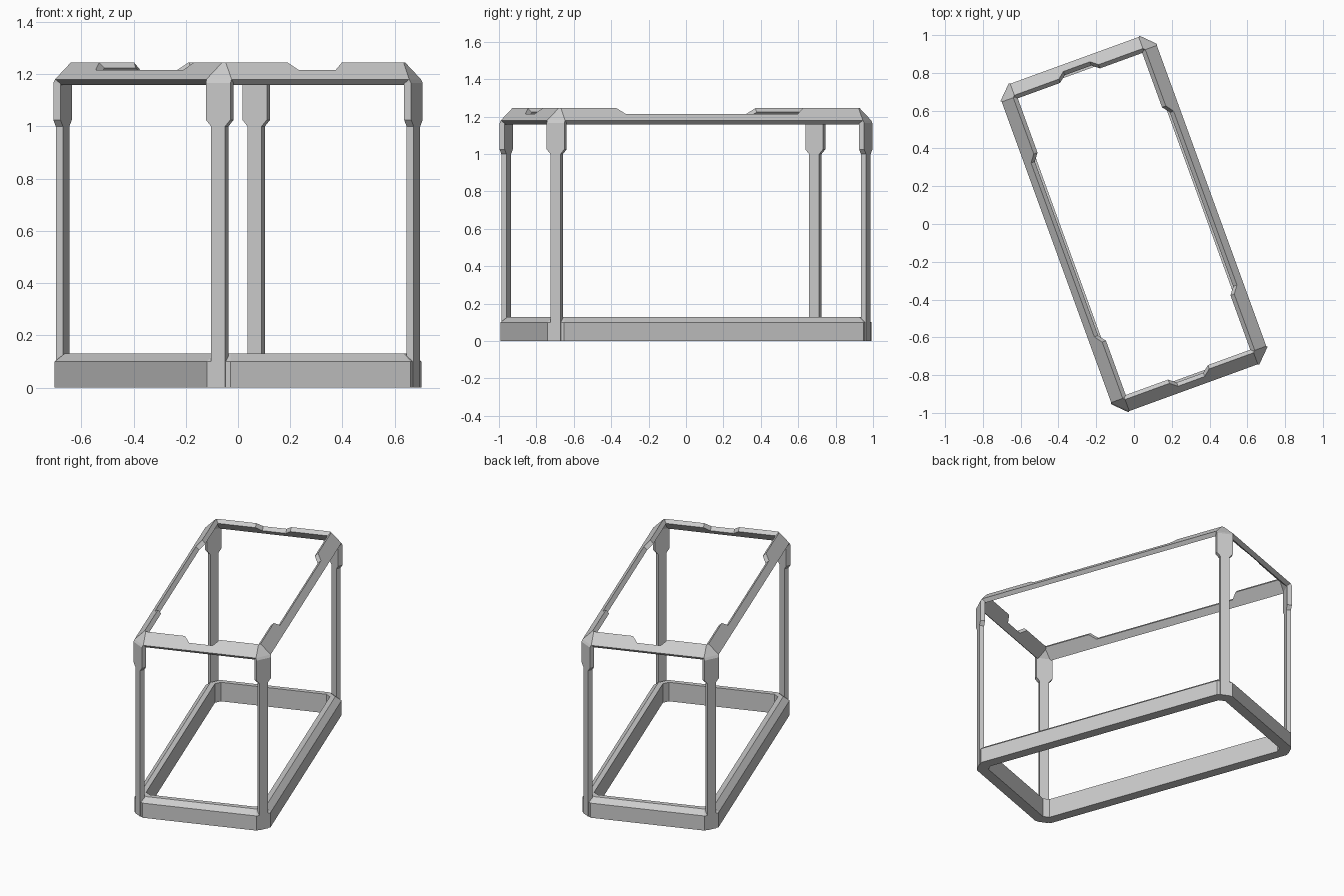
import bpy, bmesh, math
from mathutils import Vector as V

if "Cube" in bpy.data.objects:
    bpy.data.objects.remove(bpy.data.objects["Cube"])

ANGLE = math.radians(20)      # the whole frame is turned on the ground
HX, HY = 0.437, 0.922         # outer half sizes
C = 0.07                      # corner chamfer leg
T = 0.03                      # plate thickness
NARROW, WIDE = 0.05, 0.092    # rail face widths
ZR, ZP = 1.18, 1.165          # rail lower edge, post top
R = math.sqrt(0.5)


def finish(name, bm, mirror=(False, False)):
    bmesh.ops.recalc_face_normals(bm, faces=bm.faces)
    me = bpy.data.meshes.new(name)
    bm.to_mesh(me)
    bm.free()
    ob = bpy.data.objects.new(name, me)
    bpy.context.collection.objects.link(ob)
    ob.rotation_euler.z = ANGLE
    if any(mirror):
        m = ob.modifiers.new("Mirror", 'MIRROR')
        m.use_axis = (mirror[0], mirror[1], False)
        m.use_mirror_merge = False
    return ob


def plate(name, outline, offset, mirror):
    """Flat outline given a thickness."""
    bm = bmesh.new()
    a = [bm.verts.new(p) for p in outline]
    b = [bm.verts.new(p + offset) for p in outline]
    bm.faces.new(a)
    bm.faces.new(b)
    for i in range(len(a)):
        j = (i + 1) % len(a)
        bm.faces.new((a[i], a[j], b[j], b[i]))
    return finish(name, bm, mirror)


# Base ring: chamfered rectangle swept with a bevelled section
def ring(d, z):
    x, y, c = HX - d, HY - d, C - 0.586 * d
    q = [(x, y - c), (x - c, y)]
    return [V((px * sx, py * sy, z)) for sx, sy, flip in
            ((1, 1, 1), (-1, 1, -1), (-1, -1, 1), (1, -1, -1))
            for px, py in q[::flip]]


bm = bmesh.new()
loops = [[bm.verts.new(p) for p in ring(d, z)]
         for d, z in ((0, 0), (0, .1), (.036, .13), (.068, .13), (.068, 0))]
for k, lo in enumerate(loops):
    hi = loops[(k + 1) % len(loops)]
    for i in range(8):
        j = (i + 1) % 8
        bm.faces.new((lo[i], lo[j], hi[j], hi[i]))
finish("base_ring", bm)

# Points on the sloping outer faces of the rails and on the corner post face
side = lambda y, s: V((HX - s * R, y, ZR + s * R))
end = lambda x, s: V((x, HY - s * R, ZR + s * R))
PC = V((HX - C / 2 + .003, HY - C / 2 + .003, 0))
post = lambda u, z: PC + V((u * R, -u * R, z))
in_side, in_end, in_post = V((-R, 0, -R)) * T, V((0, -R, -R)) * T, V((-R, -R, 0)) * T


def rail_outline(fn, length, wide_at, narrow_at):
    pts = [(-length, 0), (length, 0), (length, WIDE), (wide_at, WIDE),
           (narrow_at, NARROW), (-narrow_at, NARROW), (-wide_at, WIDE), (-length, WIDE)]
    return [fn(*p) for p in pts]


# Top rails with widened ends
LX, LY = HX - 0.075, HY - 0.075
plate("side_rail", rail_outline(side, LY, .53, .49), in_side, (True, False))
plate("end_rail", rail_outline(end, LX, .112, .075), in_end, (False, True))

# Corner posts with widened tops
right = [(.03, 0), (.03, 1.0), (.052, 1.025), (.052, ZP)]
outline = [post(u, z) for u, z in right] + [post(-u, z) for u, z in right[::-1]]
plate("corner_post", outline, in_post, (True, True))

# Faceted joints where the rails and post meet
bm = bmesh.new()
faces = [(side(LY, 0), in_side), (side(LY, WIDE), in_side), (end(LX, 0), in_end),
         (end(LX, WIDE), in_end), (post(.052, ZP), in_post), (post(-.052, ZP), in_post)]
for p, off in faces:
    bm.verts.new(p)
    bm.verts.new(p + off)
res = bmesh.ops.convex_hull(bm, input=bm.verts)
junk = {g for g in res["geom_interior"] + res["geom_unused"]
        if isinstance(g, bmesh.types.BMVert)}
bmesh.ops.delete(bm, geom=list(junk), context='VERTS')
finish("corner_joint", bm, (True, True))
